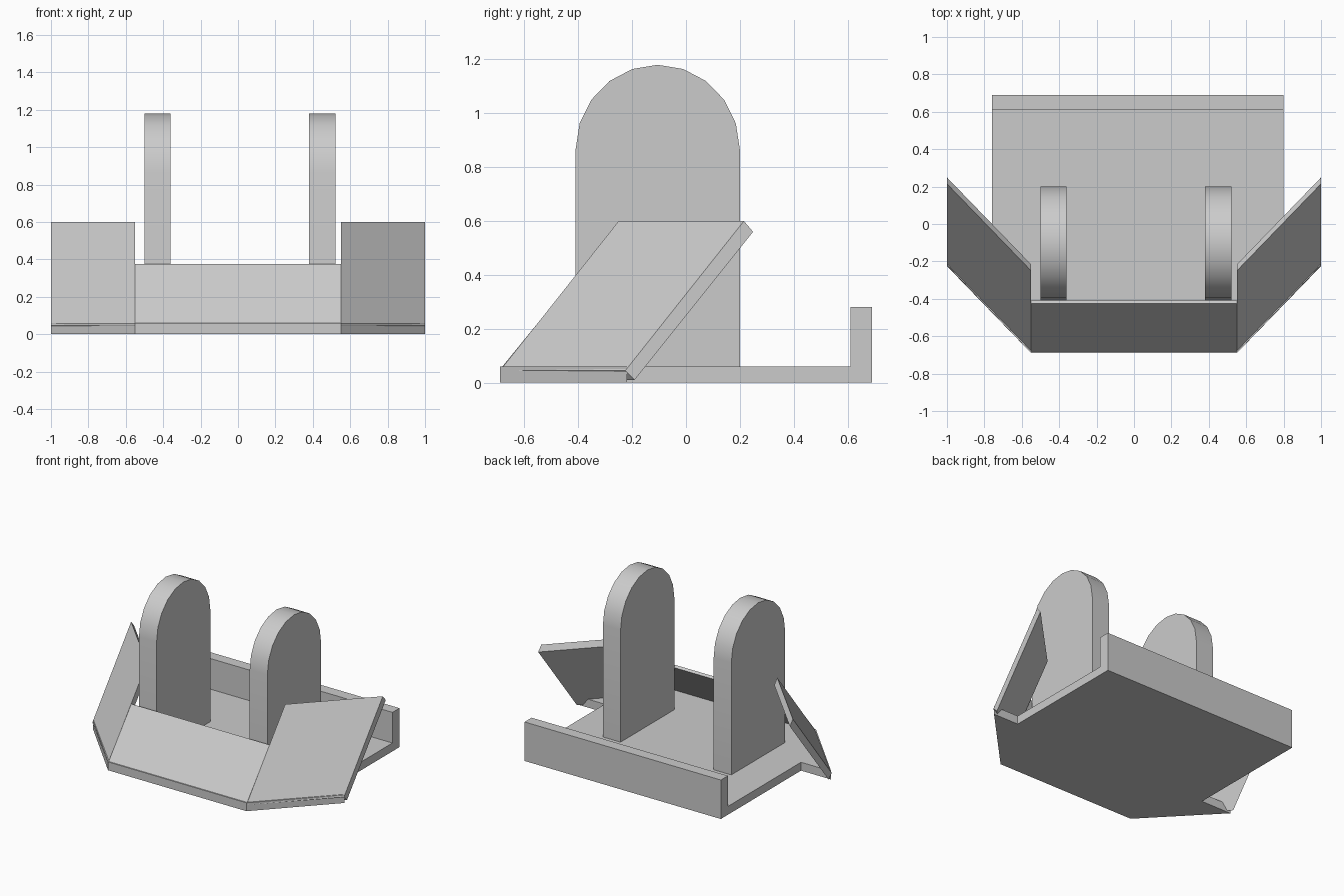
import bpy, bmesh, math

cube = bpy.data.objects.get("Cube")
if cube:
    bpy.data.objects.remove(cube)

grey = bpy.data.materials.new("plain_grey")
grey.use_nodes = True
colour = (0.6, 0.6, 0.6, 1)
grey.diffuse_color = colour
grey.node_tree.nodes["Principled BSDF"].inputs["Base Color"].default_value = colour


def prism(name, start, end, smooth=False):
    """Solid between two matching outlines."""
    bm = bmesh.new()
    a = [bm.verts.new(p) for p in start]
    b = [bm.verts.new(p) for p in end]
    bm.faces.new(a)
    bm.faces.new(b[::-1])
    for i in range(len(a)):
        j = (i + 1) % len(a)
        bm.faces.new((a[j], a[i], b[i], b[j]))
    bmesh.ops.recalc_face_normals(bm, faces=bm.faces)
    mesh = bpy.data.meshes.new(name)
    bm.to_mesh(mesh)
    bm.free()
    mesh.materials.append(grey)
    obj = bpy.data.objects.new(name, mesh)
    bpy.context.collection.objects.link(obj)
    if smooth:
        bpy.ops.object.select_all(action='DESELECT')
        obj.select_set(True)
        bpy.context.view_layer.objects.active = obj
        bpy.ops.object.shade_smooth_by_angle(angle=math.radians(30))
    return obj


def across(name, profile, x0, x1, shift=0, smooth=False):
    """Run a (y, z) profile from x0 to x1, sliding it by shift in y."""
    return prism(name, [(x0, y, z) for y, z in profile],
                 [(x1, y + shift, z) for y, z in profile], smooth)


# Floor with angled front tabs, and the low rear wall
outline = [(-0.76, 0.69), (-0.76, -0.22), (-1, -0.22), (-0.55, -0.69),
           (0.55, -0.69), (1, -0.22), (0.8, -0.22), (0.8, 0.69)]
prism("floor", [(x, y, 0) for x, y in outline],
      [(x, y, 0.06) for x, y in outline])
across("rear_wall", [(0.61, 0.06), (0.69, 0.06), (0.69, 0.28), (0.61, 0.28)],
       -0.76, 0.8)

# Sloping front panel and swept side panels
across("front_panel", [(-0.69, 0.05), (-0.425, 0.375), (-0.41, 0.362),
                       (-0.675, 0.04)], -0.55, 0.55)
wing = [(-0.69, 0.045), (-0.25, 0.6), (-0.216, 0.56), (-0.656, 0.01)]
for side, label in ((1, "left"), (-1, "right")):
    across(label + "_side_panel", wing, side * 0.55, side, shift=0.465)

# Two round-topped uprights
arch = [(-0.41, 0.03), (0.2, 0.03)]
for i in range(11):
    t = math.pi * i / 10
    arch.append((-0.105 + 0.305 * math.cos(t), 0.865 + 0.315 * math.sin(t)))
for label, x in (("left", 0.38), ("right", -0.5)):
    across(label + "_upright", arch, x, x + 0.14, smooth=True)
